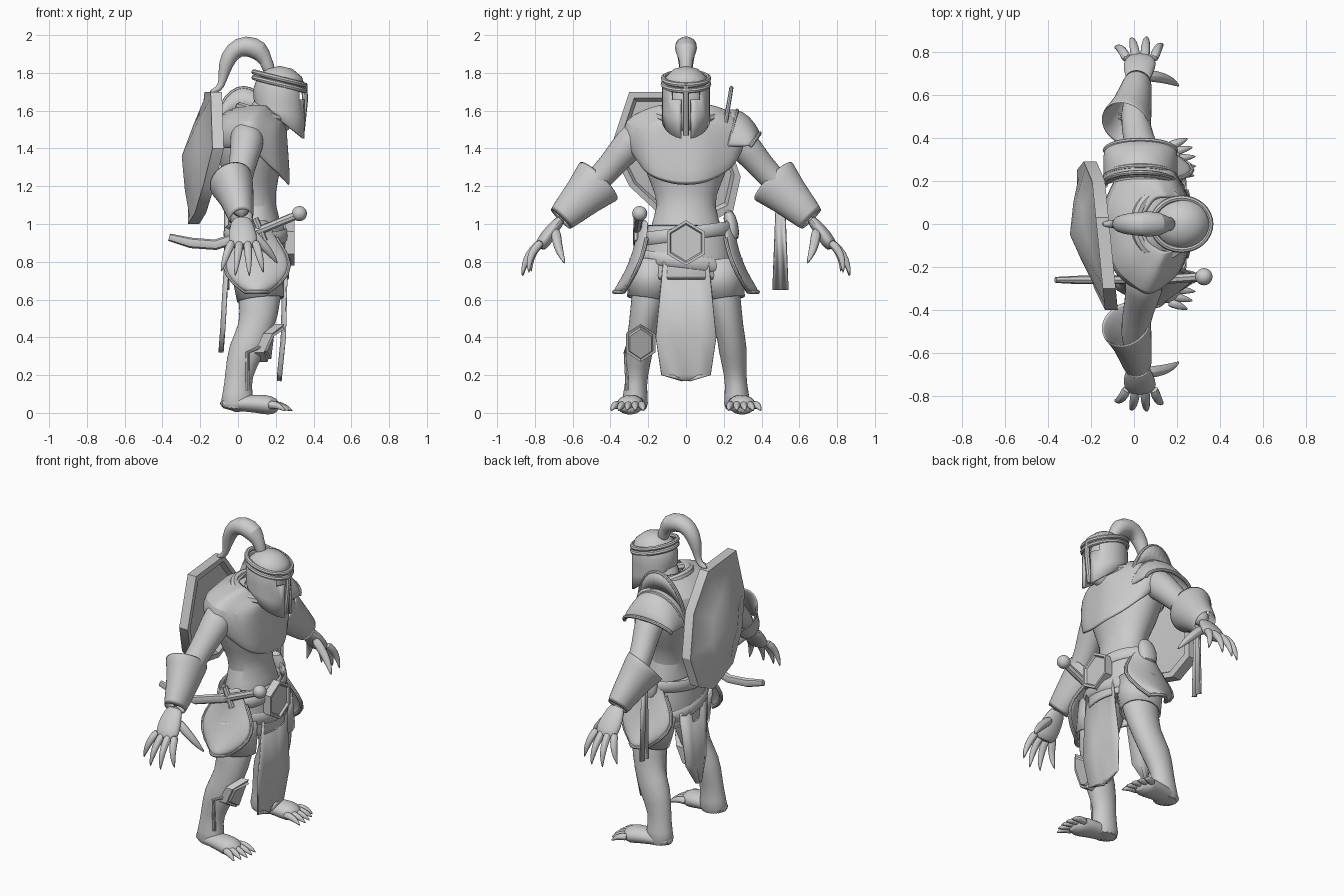
import bpy, bmesh
from math import sin, cos, pi, radians
from mathutils import Vector, Matrix

if "Cube" in bpy.data.objects:
    bpy.data.objects.remove(bpy.data.objects["Cube"])

colour = (.6, .6, .6, 1)
grey = bpy.data.materials.new("plain grey")
grey.use_nodes = True
grey.diffuse_color = colour
grey.node_tree.nodes["Principled BSDF"].inputs["Base Color"].default_value = colour

ALONG_X, ALONG_Y, ALONG_Z = (1, 0, 0), (0, 1, 0), (0, 0, 1)


def finish(name, bm, thick=0, soft=0, angle=40):
    """Turn a bmesh into a shaded object, with optional thickness and rounding."""
    bmesh.ops.remove_doubles(bm, verts=bm.verts, dist=.0005)
    bmesh.ops.recalc_face_normals(bm, faces=bm.faces)
    mesh = bpy.data.meshes.new(name)
    bm.to_mesh(mesh)
    bm.free()
    mesh.materials.append(grey)
    mesh.shade_smooth()
    mesh.set_sharp_from_angle(angle=radians(angle))
    ob = bpy.data.objects.new(name, mesh)
    bpy.context.collection.objects.link(ob)
    if thick:
        solid = ob.modifiers.new("thickness", "SOLIDIFY")
        solid.thickness, solid.offset = thick, 0
    if soft:
        rounding = ob.modifiers.new("rounding", "SUBSURF")
        rounding.levels = rounding.render_levels = soft


def grid(name, rows, closed=False, caps=False, skip=lambda row, col: False, **options):
    """Skin rows of points; closed rows form rings."""
    bm = bmesh.new()
    verts = [[bm.verts.new(p) for p in row] for row in rows]
    count = len(rows[0])
    for row, (upper, lower) in enumerate(zip(verts, verts[1:])):
        for col in range(count if closed else count - 1):
            if not skip(row, col):
                after = (col + 1) % count
                bm.faces.new((upper[col], upper[after], lower[after], lower[col]))
    if caps:
        bm.faces.new(verts[0])
        bm.faces.new(verts[-1])
    finish(name, bm, **options)


def turn(count):
    """Evenly spaced angles round a full circle."""
    return [2 * pi * k / count for k in range(count)]


def tube(name, points, flat=1, ref=ALONG_X, sides=16, caps=True, soft=1, **options):
    """Sweep along x, y, z, radius points; flat scales the radius across ref."""
    ref, path, rows = Vector(ref), [Vector(p[:3]) for p in points], []
    last = len(path) - 1
    for i, centre in enumerate(path):
        radius = points[i][3]
        tangent = (path[min(i + 1, last)] - path[max(i - 1, 0)]).normalized()
        u = (ref - tangent * tangent.dot(ref)).normalized()
        v = tangent.cross(u) * flat
        rows.append([centre + radius * (u * cos(a) + v * sin(a)) for a in turn(sides)])
    grid(name, rows, True, caps, soft=soft, **options)


def cord(name, path, radius, **options):
    """Even, thin cord along a path."""
    tube(name, [(*p, radius) for p in path], sides=8, soft=0, **options)


def hoop(name, x, z, rx, ry, radius, pitch=0, roll=0, **options):
    """Tilted oval band round the body."""
    angles = turn(32)
    cord(name, [(x + rx * cos(a), ry * sin(a), z - pitch * cos(a) + roll * sin(a))
                for a in angles + angles[:1]], radius, ref=ALONG_Z, **options)


def claw(name, root, tip, radius, bow):
    """Bowed digit that tapers to a sharp nail."""
    root, tip, bow = Vector(root), Vector(tip), Vector(bow)
    points = []
    for t in (0, .3, .6, .85, 1):
        points.append((*(root.lerp(tip, t) + bow * t * (1 - t)), radius * (1 - .9 * t ** 3)))
    tube(name, points, ref=ALONG_Y, sides=8)


def ball(name, centre, size):
    bm = bmesh.new()
    place = Matrix.LocRotScale(Vector(centre), None, Vector(size))
    bmesh.ops.create_uvsphere(bm, u_segments=20, v_segments=12, radius=1, matrix=place)
    finish(name, bm)


def plate(name, x, y, z, width, height, lean, ridge, sink):
    """Forward-facing six-sided plate with a raised rim."""
    bm = bmesh.new()
    corners = []
    for a in turn(6):
        dy, dz = width * sin(a), height * cos(a)
        corners.append(bm.verts.new((x + lean * dz - ridge * abs(dy), y + dy, z + dz)))
    face = bm.faces.new(corners)
    bm.normal_update()
    if face.normal.x < 0:
        face.normal_flip()
    made = bmesh.ops.extrude_face_region(bm, geom=[face])["geom"]
    moved = [g for g in made if isinstance(g, bmesh.types.BMVert)]
    top = [g for g in made if isinstance(g, bmesh.types.BMFace)]
    bmesh.ops.translate(bm, vec=(.05, 0, 0), verts=moved)
    bm.normal_update()
    bmesh.ops.inset_individual(bm, faces=top, thickness=.016, depth=0)
    bmesh.ops.inset_individual(bm, faces=top, thickness=.008, depth=-sink)
    finish(name, bm, angle=25)


def cloth(name, strip, y=0):
    """Thin hanging strip given by x, half width and height."""
    grid(name, [[(x + .01 * cos(2 * pi * t), y + t * half, z) for t in (-1, -.5, 0, .5, 1)]
                for x, half, z in strip], thick=.008)


# Body
tube("torso", [(.1, 0, .8, .14), (.1, 0, .95, .15), (.09, 0, 1.1, .1), (.08, 0, 1.2, .13),
               (.06, 0, 1.4, .19), (.06, 0, 1.5, .18), (.1, 0, 1.6, .08)], flat=1.4, sides=24)
tube("neck", [(.1, 0, 1.5, .1), (.2, 0, 1.7, .08)])
ball("head", (.22, 0, 1.64), (.1, .1, .16))

# Limbs, made once for each side
for s, side in ((1, "left"), (-1, "right")):
    def limb(name, points, **options):
        tube(f"{side}_{name}", [(x, s * y, z, r) for x, y, z, r in points], **options)

    limb("leg", [(.1, .15, .85, .13), (.12, .2, .6, .12), (.1, .23, .45, .09), (.04, .25, .33, .1),
                 (0, .26, .2, .07), (0, .27, .1, .08), (-.01, .27, 0, .1)], flat=.8)
    limb("shorts_cuff", [(.1, .17, .8, .14), (.12, .2, .6, .12)], flat=.9, soft=0,
         caps=False, thick=.01)
    limb("foot", [(-.1, .27, .05, .04), (0, .28, .05, .06), (.1, .29, .05, .07),
                  (.17, .3, .04, .08), (.22, .3, .03, .04)], flat=.7, ref=ALONG_Y)
    for i in range(5):
        a = .24 * i - .3
        claw(f"{side}_toe_{i}", (.16, s * (.24 + .03 * i), .04),
             (.1 + .19 * cos(a), s * (.28 + .19 * sin(a)), .01), .024, (0, 0, .06))

    limb("arm", [(.05, .2, 1.5, .1), (.05, .3, 1.43, .09), (.02, .4, 1.3, .07), (0, .5, 1.2, .07),
                 (.02, .67, 1.03, .05)])
    limb("gauntlet", [(-.04, .46, 1.23, .12), (-.01, .53, 1.16, .09), (.02, .67, 1.02, .06)],
         flat=1.2, caps=False, thick=.012)
    limb("palm", [(.02, .65, 1.04, .05), (.02, .71, .97, .07), (.03, .75, .91, .08),
                  (.03, .78, .87, .06)], flat=.5)
    for i in range(4):
        spread = (i - 1.6) ** 2
        claw(f"{side}_finger_{i}", (.04 * i - .03, s * .76, .91),
             (.075 * i - .09, s * (.87 - .02 * spread), .72 + .01 * spread), .025,
             (0, s * .1, .05))
    claw(f"{side}_thumb", (.05, s * .69, .97), (.21, s * .64, .79), .03, (.05, s * .05, 0))

    # Flared hip guard with a rolled rim
    rows = []
    for t in [k / 8 for k in range(9)]:
        half, y = .06 + .11 * sin(pi * t ** 1.5), .25 + .13 * t * t
        rows.append([(.1 + half * u, s * (y - .05 * u * u), 1.02 - .38 * t)
                     for u in [k / 4 - 1 for k in range(9)]])
    grid(f"{side}_hip_guard", rows, thick=.018, soft=1)
    edge = [row[0] for row in rows[2:]] + rows[-1][1:-1] + [row[-1] for row in rows[:1:-1]]
    cord(f"{side}_hip_guard_rim", edge, .011, ref=ALONG_Y)

# Draped mantle, hanging lowest at the chest
rows = []
for x, rx, ry, z, drop in [(.15, .1, .12, 1.63, .1), (.1, .15, .22, 1.6, .08),
                           (.06, .19, .32, 1.55, .06), (.06, .2, .32, 1.46, .1),
                           (.07, .2, .28, 1.4, .2)]:
    rows.append([(x + rx * fold * cos(a), ry * fold * sin(a), z - drop * max(0, cos(a)))
                 for a, fold in [(a, 1 + .025 * sin(7 * a)) for a in turn(40)]])
grid("mantle", rows, True, thick=.014, soft=1)
hoop("collar_fold", .13, 1.58, .12, .15, .025, pitch=.04)

# Helmet shell with a T-shaped opening
sides = 28
levels = [(.13 * cos(e), 1.72 + .11 * sin(e), 0) for e in (pi / 2, pi / 3, pi / 6, 0)]
levels += [(.13, 1.66, 0), (.13, 1.6, .04), (.13, 1.55, .1)]
grid("helmet", [[(.22 + r * cos(a), .92 * r * sin(a), z - drop * cos(a)) for a in turn(sides)]
                for r, z, drop in levels], True, thick=.014,
     skip=lambda row, col: row > 2 and min(col, sides - 1 - col) < (3 if row == 3 else 1))
cord("nose_guard", [(.35, 0, 1.74), (.355, 0, 1.66), (.335, 0, 1.47)], .016)
for z in (1.74, 1.77):
    hoop("helmet_band", .22, z, .135, .12, .014, pitch=.035)
tube("plume", [(x, 0, z, r) for x, z, r in
               [(.17, 1.8, .04), (.15, 1.86, .03), (.12, 1.92, .06), (.04, 1.95, .06),
                (-.03, 1.92, .05), (-.07, 1.84, .04), (-.08, 1.76, .02), (-.1, 1.71, .02),
                (-.15, 1.7, .01)]], ref=ALONG_Y)

# Shoulder guard: arched lames with a raised crest
arcs = []
for y, top in [(.24, 1.72), (.22, 1.6), (.27, 1.6), (.33, 1.57), (.39, 1.48)]:
    arcs.append([(.03 + .165 * sin(a), y - .05 * (1 - cos(a)), 1.41 + (top - 1.41) * cos(a))
                 for a in [pi * (k / 16 - .5) for k in range(17)]])
grid("shoulder_crest", arcs[:2], thick=.02)
grid("shoulder_guard", arcs[1:], thick=.018, soft=1)
for arc in arcs[::2]:
    cord("shoulder_guard_rim", arc, .011, ref=ALONG_Y)

# Belts, hip wrap and buckle
tube("hip_wrap", [(.1, 0, 1, .14), (.1, 0, .85, .165), (.1, 0, .7, .17)], flat=1.45, sides=24,
     caps=False, thick=.012)
hoop("upper_belt", .1, .95, .165, .235, .035, roll=.03, flat=.35)
hoop("lower_belt", .1, .8, .17, .25, .035, roll=-.03, flat=.35)
plate("buckle", .25, 0, .9, .115, .12, lean=0, ridge=0, sink=.012)
tube("belt_pouch", [(.1, .22, 1.08, .04), (.1, .24, 1, .07), (.1, .25, .9, .06)], flat=.6)

# Hanging cloths
cloth("front_cloth", [(.25, .12, .8), (.24, .16, .4), (.22, .13, .2), (.22, .02, .17)])
cloth("rear_cloth", [(-.06, .14, .8), (-.08, .1, .45), (-.09, .02, .32)])
cloth("arm_streamer", [(-.06, .02, 1.17), (-.06, .04, .65)], y=.5)

# Knee guard with a shin strap on one leg
plate("knee_guard", .15, -.24, .37, .09, .1, lean=.45, ridge=.5, sink=-.012)
cord("shin_strap", [(.12, -.31, .35), (.05, -.32, .32), (.05, -.31, .12)], .01)

# Tilted shield on the back: dished front, raised rim, pointed back
outline = [(-.3, 1.7), (.03, 1.7), (.2, 1.5), (.29, 1.25), (.25, 1.07), (.1, 1), (-.15, 1.06),
           (-.3, 1.2), (-.4, 1.4)]
middle = Vector((-.05, 1.36))
rows = []
for scale, back in [(0, .03), (.85, .03), (.9, 0), (1, 0), (1, .06), (.9, .06), (.5, .12), (0, .18)]:
    ring = [middle.lerp(Vector(p), scale) for p in outline]
    rows.append([(-.115 - .1 * y - .2 * max(0, 1.4 - z) - back, y, z) for y, z in ring])
grid("shield", rows, True, angle=30)

# Sheathed blade at the hip
tube("blade", [(-.365, -.26, .93, .014), (-.25, -.26, .9, .02), (-.12, -.26, .89, .02),
               (.1, -.26, .96, .02)], flat=1.4, ref=ALONG_Y, sides=8, soft=0)
cord("grip", [(.1, -.26, .96), (.32, -.245, 1.05)], .022)
ball("pommel", (.325, -.245, 1.055), (.04, .04, .04))
cord("cross_guard", [(.14, -.26, .91), (.09, -.26, 1.03)], .018)
